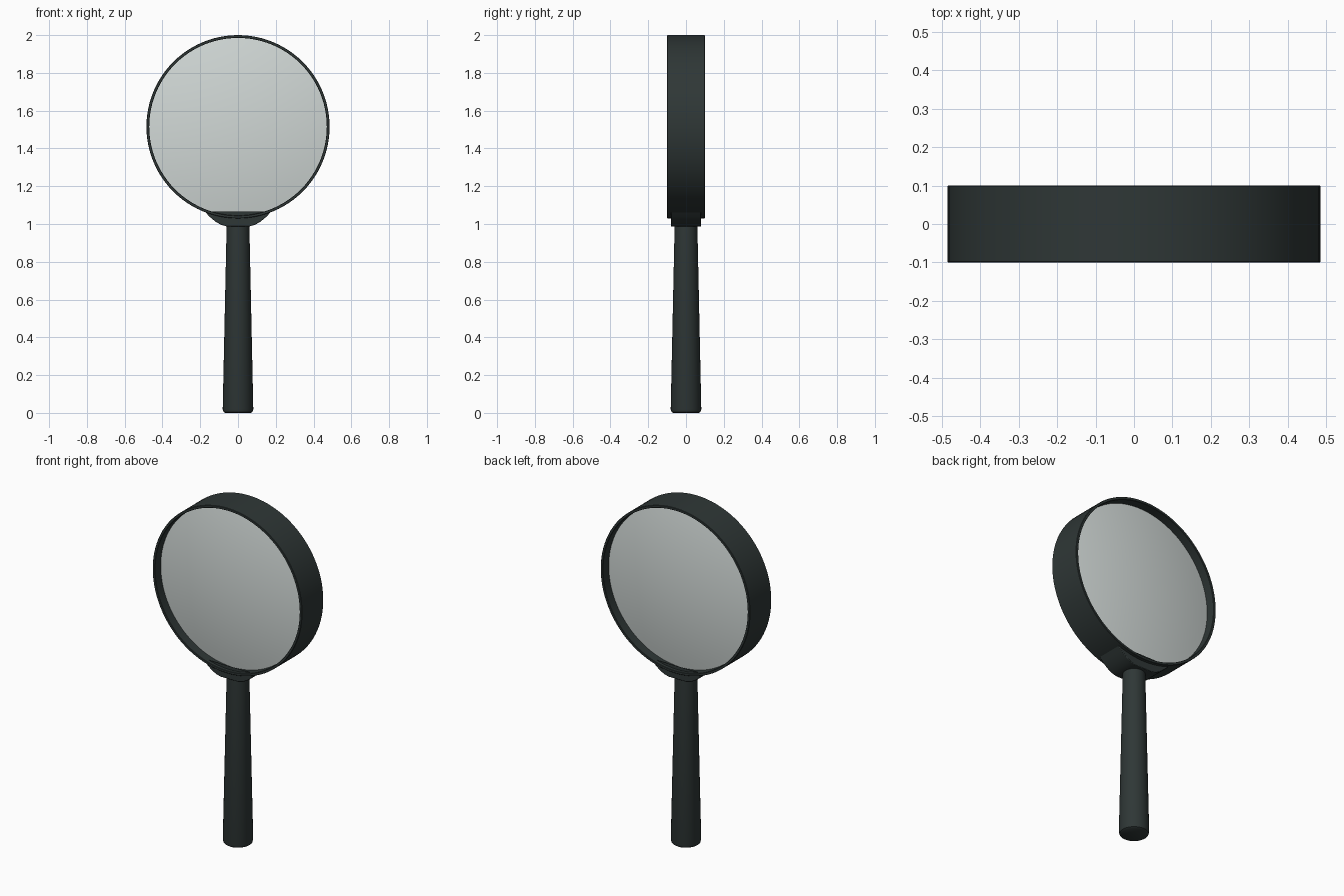
import bpy, bmesh, math
from mathutils import Matrix, Vector

cube = bpy.data.objects.get("Cube")
if cube:
    bpy.data.objects.remove(cube)


def material(name, rgb, rough):
    m = bpy.data.materials.new(name)
    m.use_nodes = True
    m.diffuse_color = (*rgb, 1)
    node = m.node_tree.nodes["Principled BSDF"]
    node.inputs["Base Color"].default_value = (*rgb, 1)
    node.inputs["Roughness"].default_value = rough
    return m


dark = material("dark green grey", (0.028, 0.038, 0.037), 0.5)
glass = material("pale glass", (0.64, 0.69, 0.675), 0.4)


def finish(name, bm, mat, angle=35):
    bmesh.ops.remove_doubles(bm, verts=bm.verts, dist=1e-5)
    bmesh.ops.recalc_face_normals(bm, faces=bm.faces)
    mesh = bpy.data.meshes.new(name)
    bm.to_mesh(mesh)
    bm.free()
    mesh.materials.append(mat)
    obj = bpy.data.objects.new(name, mesh)
    bpy.context.collection.objects.link(obj)
    bpy.ops.object.select_all(action="DESELECT")
    obj.select_set(True)
    bpy.context.view_layer.objects.active = obj
    bpy.ops.object.shade_smooth_by_angle(angle=math.radians(angle))
    return obj


def lathe(name, profile, mat, steps, closed=False, place=Matrix()):
    """Spin (radius, height) points about z, then place the result."""
    bm = bmesh.new()
    verts = [bm.verts.new((r, 0, h)) for r, h in profile]
    pairs = list(zip(verts, verts[1:]))
    if closed:
        pairs.append((verts[-1], verts[0]))
    edges = [bm.edges.new(p) for p in pairs]
    bmesh.ops.spin(bm, geom=verts + edges, axis=(0, 0, 1), cent=(0, 0, 0),
                   angle=math.tau, steps=steps, use_merge=True)
    bm.transform(place)
    return finish(name, bm, mat)


RADIUS, CENTRE_Z = 0.485, 1.515
upright = Matrix.Translation((0, 0, CENTRE_Z)) @ Matrix.Rotation(math.pi / 2, 4, "X")

# Wide thin-walled hoop with slightly softened lips
lathe("lens_frame", [(0.47, -0.098), (0.472, -0.1), (0.483, -0.1), (RADIUS, -0.098),
                     (RADIUS, 0.098), (0.483, 0.1), (0.472, 0.1), (0.47, 0.098)],
      dark, 96, True, upright)

# Lens bulging on both sides, recessed inside the hoop
EDGE, BULGE, RINGS = 0.045, 0.045, 10
half = [(0.472 * i / RINGS, EDGE + BULGE * (1 - (i / RINGS) ** 2)) for i in range(RINGS + 1)]
lathe("lens", half + [(r, -h) for r, h in reversed(half)], glass, 96, False, upright)

# Tapered round handle
lathe("handle", [(0, 0), (0.068, 0), (0.077, 0.006), (0.081, 0.02),
                 (0.06, 1.0), (0.06, 1.02), (0, 1.02)], dark, 32)

# Saddle that joins the handle to the hoop, following the hoop on top
side = [(0.06, 0.987), (0.09, 0.996), (0.12, 1.013), (0.15, 1.038), (0.178, 1.068)]
top = []
for i in range(9):
    x = 0.17 - 0.34 * i / 8
    top.append((x, CENTRE_Z - math.sqrt(0.478 ** 2 - x * x)))
outline = side + top + [(-x, z) for x, z in reversed(side)]
bm = bmesh.new()
face = bm.faces.new([bm.verts.new((x, -0.08, z)) for x, z in outline])
new = bmesh.ops.extrude_face_region(bm, geom=[face])["geom"]
bmesh.ops.translate(bm, vec=Vector((0, 0.16, 0)),
                    verts=[v for v in new if isinstance(v, bmesh.types.BMVert)])
saddle = finish("saddle", bm, dark)
bevel = saddle.modifiers.new("soft_edges", "BEVEL")
bevel.width, bevel.segments = 0.01, 2
bevel.limit_method = "ANGLE"
bevel.angle_limit = math.radians(50)
